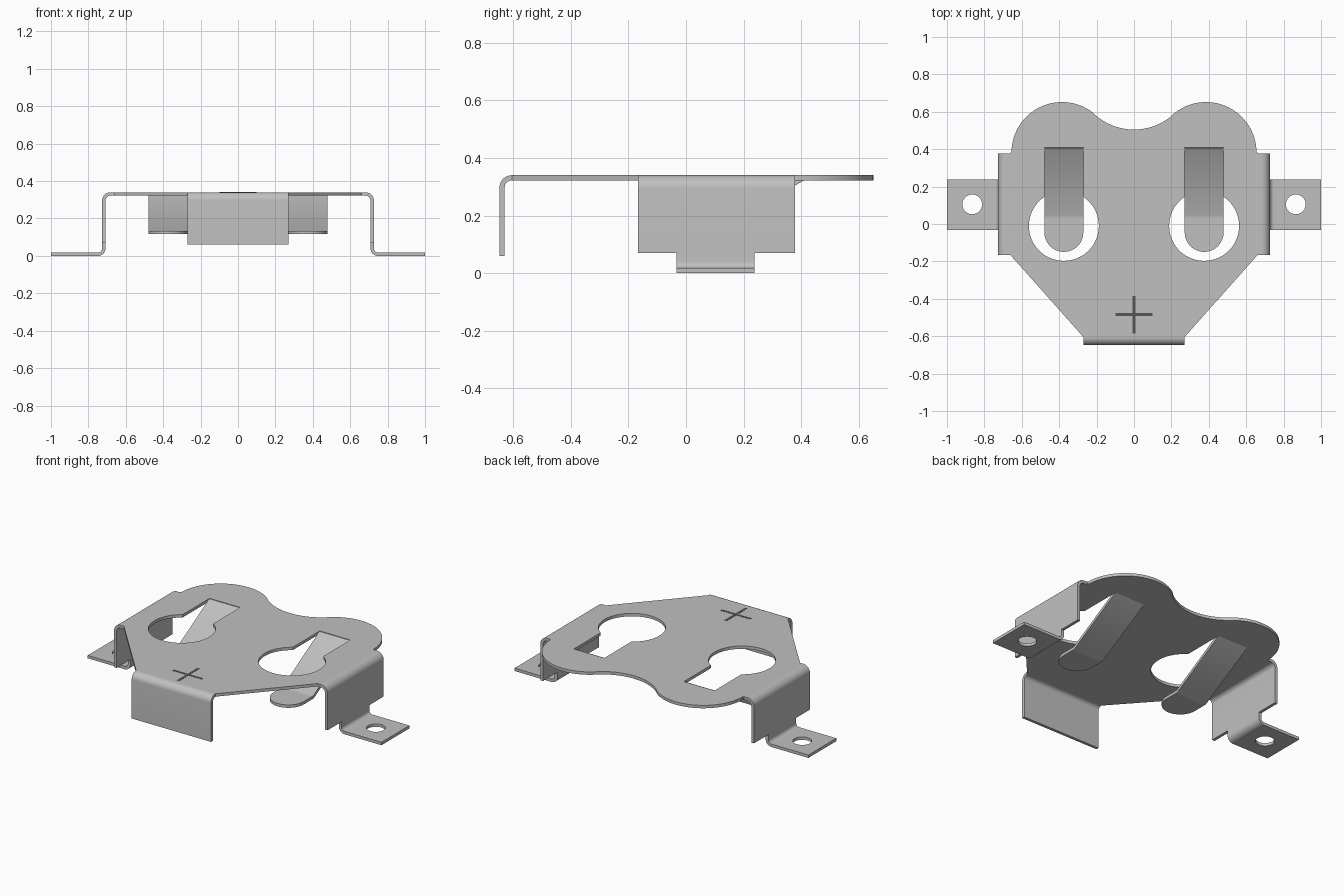
import bpy, bmesh
from math import sin, cos, asin, pi, atan2
from mathutils import Vector

cube = bpy.data.objects.get("Cube")
if cube:
    bpy.data.objects.remove(cube, do_unlink=True)

T = 0.018            # sheet thickness
TOP = 0.34           # upper surface height
MID = TOP - T / 2    # centre plane of the top sheet


def material(name, rgb):
    m = bpy.data.materials.new(name)
    m.use_nodes = True
    m.diffuse_color = (*rgb, 1)
    m.node_tree.nodes["Principled BSDF"].inputs["Base Color"].default_value = (*rgb, 1)
    return m


metal = material("grey metal", (0.53, 0.53, 0.53))
dark = material("dark grey mark", (0.09, 0.09, 0.09))


def finish(name, mesh, mat):
    mesh.materials.clear()
    mesh.materials.append(mat)
    ob = bpy.data.objects.new(name, mesh)
    bpy.context.collection.objects.link(ob)
    bpy.ops.object.select_all(action='DESELECT')
    ob.select_set(True)
    bpy.context.view_layer.objects.active = ob
    bpy.ops.object.shade_smooth_by_angle(angle=0.6)
    return ob


def arc(cx, cy, r, a0, a1, n=32):
    return [(cx + r * cos(a0 + (a1 - a0) * i / n),
             cy + r * sin(a0 + (a1 - a0) * i / n)) for i in range(n + 1)]


def sheet(name, loops, z, t=T, mat=metal):
    """Flat plate in the xy plane: first loop is the outline, others are holes."""
    cu = bpy.data.curves.new(name, 'CURVE')
    cu.dimensions, cu.fill_mode, cu.extrude = '2D', 'BOTH', t / 2
    for loop in loops:
        sp = cu.splines.new('POLY')
        sp.points.add(len(loop) - 1)
        for p, (x, y) in zip(sp.points, loop):
            p.co = (x, y, 0, 1)
        sp.use_cyclic_u = True
    tmp = bpy.data.objects.new("tmp", cu)
    bpy.context.collection.objects.link(tmp)
    dg = bpy.context.evaluated_depsgraph_get()
    mesh = bpy.data.meshes.new_from_object(tmp.evaluated_get(dg))
    bpy.data.objects.remove(tmp, do_unlink=True)
    bm = bmesh.new()
    bm.from_mesh(mesh)
    bmesh.ops.remove_doubles(bm, verts=bm.verts, dist=1e-5)
    bmesh.ops.recalc_face_normals(bm, faces=bm.faces)
    bmesh.ops.translate(bm, verts=bm.verts, vec=(0, 0, z))
    bm.to_mesh(mesh)
    bm.free()
    return finish(name, mesh, mat)


def bend(start, corner, end, r, n=8):
    """Path with one rounded right-angle corner."""
    s, c, e = Vector(start), Vector(corner), Vector(end)
    d1, d2 = (s - c).normalized(), (e - c).normalized()
    o = c + r * (d1 + d2)
    return [s] + [o - r * (d2 * cos(pi / 2 * i / n) + d1 * sin(pi / 2 * i / n))
                  for i in range(n + 1)] + [e]


def strip(name, path, lo, hi, along):
    """Bent sheet: a thickened (u, z) path swept along x or y from lo to hi."""
    path = [Vector(p) for p in path]
    up, down = [], []
    for i, p in enumerate(path):
        d0 = (p - path[max(i - 1, 0)]).normalized() if i else (path[1] - p).normalized()
        d1 = (path[i + 1] - p).normalized() if i < len(path) - 1 else d0
        n0, n1 = Vector((-d0.y, d0.x)), Vector((-d1.y, d1.x))
        m = (n0 + n1).normalized()
        off = m * (T / 2 / m.dot(n0))
        up.append(p + off)
        down.append(p - off)
    bm = bmesh.new()

    def vert(p, w):
        return bm.verts.new((p.x, w, p.y) if along == 'y' else (w, p.x, p.y))

    rings = [[vert(u, lo), vert(u, hi), vert(d, hi), vert(d, lo)] for u, d in zip(up, down)]
    for a, b in zip(rings, rings[1:]):
        for k in range(4):
            bm.faces.new((a[k], a[(k + 1) % 4], b[(k + 1) % 4], b[k]))
    bm.faces.new(rings[0])
    bm.faces.new(rings[-1])
    bmesh.ops.recalc_face_normals(bm, faces=bm.faces)
    mesh = bpy.data.meshes.new(name)
    bm.to_mesh(mesh)
    bm.free()
    return finish(name, mesh, metal)


# Top plate: two rear lobes joined by a tangent hollow, tapered front, keyholes
LX, LY, LR = 0.385, 0.382, 0.27
HR = 0.3136
HY = 0.505 + HR
ta = atan2(HY - LY, -LX)
outline = [(0.27, -0.605), (0.66, -0.167), (0.66, LY)]
outline += arc(LX, LY, LR, 0, ta)
outline += arc(0, HY, HR, ta - pi, -ta)[1:]
outline += arc(-LX, LY, LR, pi - ta, pi)[1:]
outline += [(-0.66, LY), (-0.66, -0.167), (-0.27, -0.605)]

KX, KY, KR, W = 0.375, -0.01, 0.187, 0.104   # keyhole centre, radius, half slot
ka = asin(W / KR)


def keyhole(cx):
    ring = arc(cx, KY, KR, pi / 2 + ka, 2.5 * pi - ka, 48)
    return ring + [(cx + W, 0.408), (cx - W, 0.408)]


sheet("top_plate", [outline, keyhole(-KX), keyhole(KX)], MID)

# Front flange
strip("front_flange", bend((-0.605, MID), (-0.639, MID), (-0.639, 0.06), 0.033),
      -0.27, 0.27, 'x')

for s, side in ((1, "left"), (-1, "right")):
    # Side wall, then the narrower lug bending out to a drilled foot
    strip(side + "_wall", bend((s * 0.66, MID), (s * 0.718, MID), (s * 0.718, 0.07), 0.036),
          -0.167, 0.378, 'y')
    strip(side + "_lug", bend((s * 0.718, 0.07), (s * 0.718, T / 2), (s * 0.78, T / 2), 0.03),
          -0.033, 0.238, 'y')
    foot = [(s * 0.78, -0.033), (s, -0.033), (s, 0.238), (s * 0.78, 0.238)]
    sheet(side + "_foot", [foot, arc(s * 0.865, 0.105, 0.053, 0, 2 * pi * 31 / 32, 31)], T / 2)

    # Spring tongue: ramp down from the slot, then a round-ended contact pad
    cx = s * KX
    strip(side + "_tongue_ramp", [(0.408, MID), (0.05, 0.125), (0.03, 0.125)],
          cx - W, cx + W, 'x')
    pad = [(cx + W, 0.03), (cx - W, 0.03)] + arc(cx, -0.045, W, pi, 2 * pi, 24)
    sheet(side + "_tongue_pad", [pad], 0.125)

# Polarity mark on the front of the plate
a, b, my = 0.1, 0.008, -0.485
cross = [(b, b), (b, a), (-b, a), (-b, b), (-a, b), (-a, -b),
         (-b, -b), (-b, -a), (b, -a), (b, -b), (a, -b), (a, b)]
sheet("polarity_mark", [[(x, y + my) for x, y in cross]], TOP, 0.002, dark)
